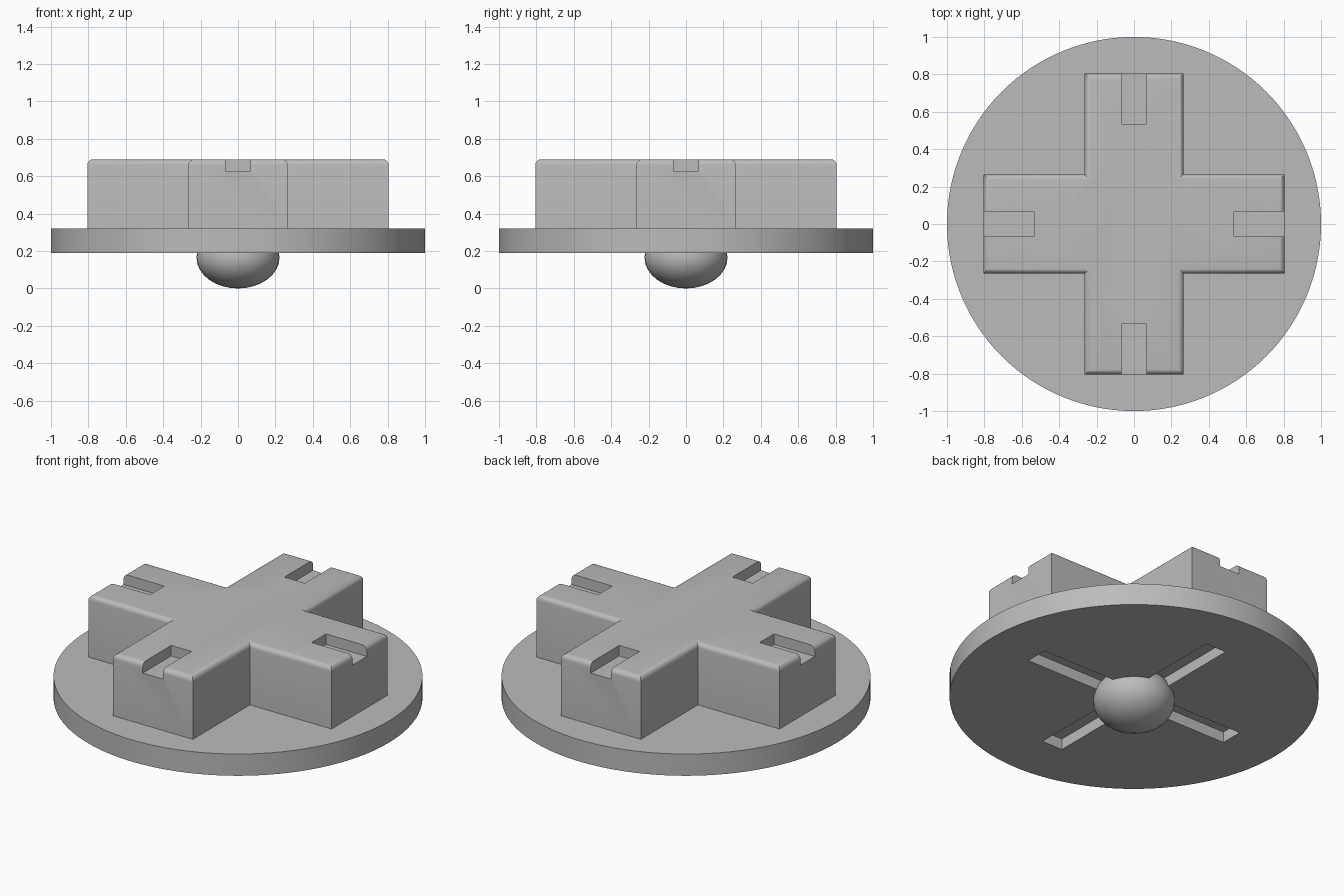
import bpy
import bmesh
from math import radians
from mathutils import Matrix, Vector

if "Cube" in bpy.data.objects:
    bpy.data.objects.remove(bpy.data.objects["Cube"], do_unlink=True)

grey = bpy.data.materials.new("plain_grey")
grey.use_nodes = True
colour = (0.5, 0.5, 0.5, 1)
grey.diffuse_color = colour
grey.node_tree.nodes["Principled BSDF"].inputs["Base Color"].default_value = colour


def make_object(name, bm):
    bmesh.ops.recalc_face_normals(bm, faces=bm.faces)
    mesh = bpy.data.meshes.new(name)
    bm.to_mesh(mesh)
    bm.free()
    mesh.materials.append(grey)
    obj = bpy.data.objects.new(name, mesh)
    bpy.context.collection.objects.link(obj)
    return obj


def activate(obj):
    bpy.ops.object.select_all(action="DESELECT")
    obj.select_set(True)
    bpy.context.view_layer.objects.active = obj


def smooth(obj, angle=30):
    activate(obj)
    bpy.ops.object.shade_smooth_by_angle(angle=radians(angle))


def cut(obj, cutter):
    cutter.hide_render = True
    mod = obj.modifiers.new("cut", "BOOLEAN")
    mod.operation = "DIFFERENCE"
    mod.solver = "EXACT"
    mod.object = cutter
    activate(obj)
    bpy.ops.object.modifier_apply(modifier=mod.name)
    bpy.data.objects.remove(cutter, do_unlink=True)


def plus_prism(reach, half_width, bottom, top, rounding=0):
    """Plus-shaped block, optionally with rounded top edges."""
    bm = bmesh.new()
    quarter = [(reach, -half_width), (reach, half_width), (half_width, half_width)]
    outline = [Matrix.Rotation(radians(90 * i), 3, "Z") @ Vector((x, y, bottom))
               for i in range(4) for x, y in quarter]
    base = bm.faces.new([bm.verts.new(p) for p in outline])
    result = bmesh.ops.extrude_face_region(bm, geom=[base])
    raised = [v for v in result["geom"] if isinstance(v, bmesh.types.BMVert)]
    bmesh.ops.translate(bm, verts=raised, vec=(0, 0, top - bottom))
    if rounding:
        rim = [e for e in bm.edges if all(v in raised for v in e.verts)]
        bmesh.ops.bevel(bm, geom=rim, offset=rounding, segments=5,
                        profile=0.5, affect="EDGES")
    return bm


# Round base plate with a cross-shaped groove underneath
bm = bmesh.new()
bmesh.ops.create_cone(bm, cap_ends=True, segments=128, radius1=1, radius2=1,
                      depth=0.13, matrix=Matrix.Translation((0, 0, 0.255)))
base_plate = make_object("base_plate", bm)
cut(base_plate, make_object("groove_cutter", plus_prism(0.69, 0.068, 0.1, 0.255)))
smooth(base_plate)

# Raised cross with a notch in the end of each arm
cross_block = make_object("cross_block", plus_prism(0.805, 0.265, 0.315, 0.69, 0.03))
bm = bmesh.new()
for i in range(4):
    place = (Matrix.Rotation(radians(90 * i), 4, "Z")
             @ Matrix.Translation((0.735, 0, 0.727))
             @ Matrix.Diagonal((0.4, 0.135, 0.2, 1)))
    bmesh.ops.create_cube(bm, size=1, matrix=place)
cut(cross_block, make_object("notch_cutter", bm))
smooth(cross_block)

# Flattened ball below the plate
bm = bmesh.new()
bmesh.ops.create_uvsphere(
    bm, u_segments=32, v_segments=16, radius=1,
    matrix=Matrix.Translation((0, 0, 0.165)) @ Matrix.Diagonal((0.222, 0.222, 0.165, 1)))
smooth(make_object("pivot_ball", bm), 60)
